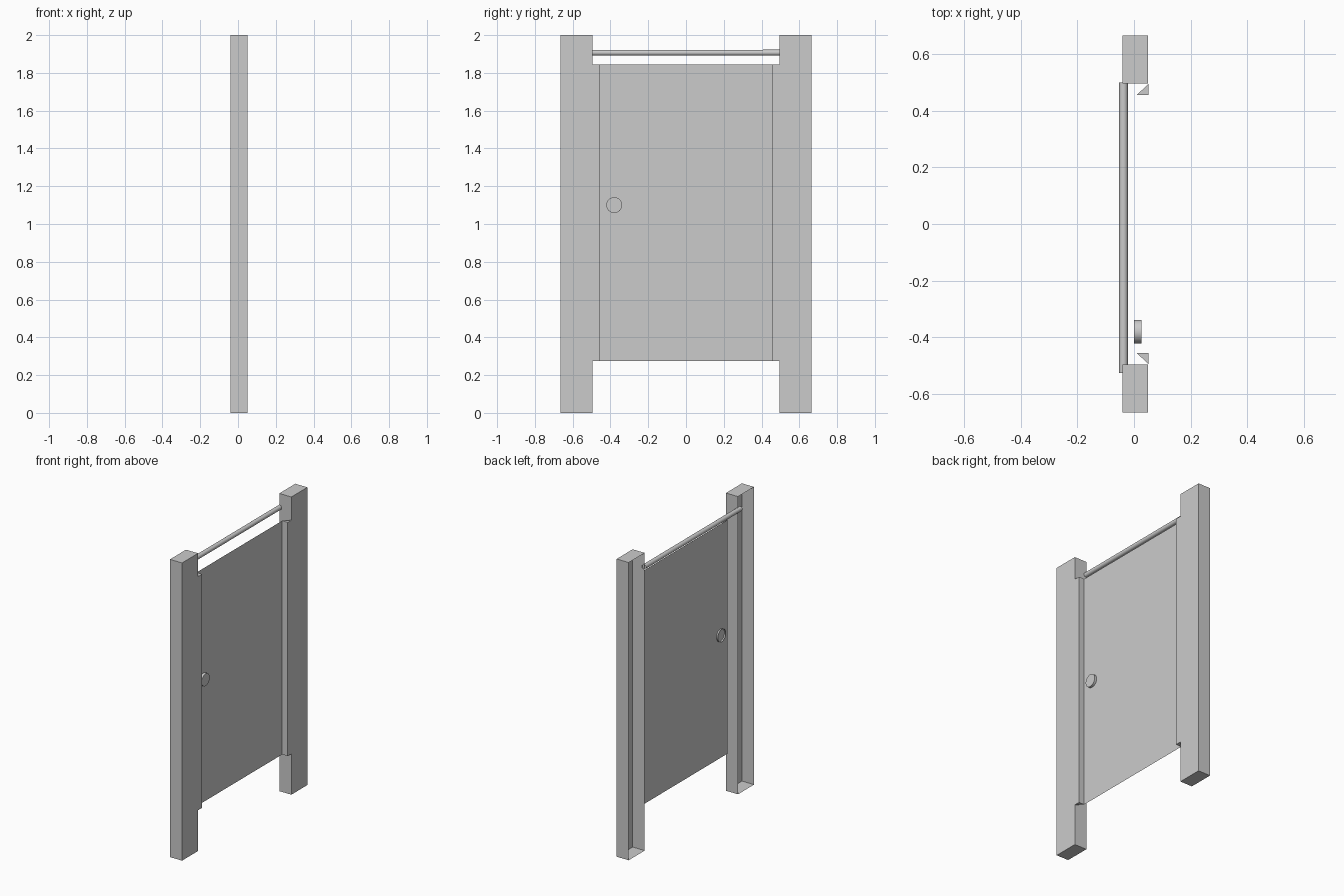
import bpy, bmesh
from math import pi
from mathutils import Matrix, Vector

if "Cube" in bpy.data.objects:
    bpy.data.objects.remove(bpy.data.objects["Cube"])


def finish(name, bm, smooth=False):
    me = bpy.data.meshes.new(name)
    bm.to_mesh(me)
    bm.free()
    ob = bpy.data.objects.new(name, me)
    bpy.context.collection.objects.link(ob)
    if smooth:
        bpy.context.view_layer.objects.active = ob
        ob.select_set(True)
        bpy.ops.object.shade_smooth_by_angle(angle=pi / 4)
        ob.select_set(False)
    return ob


def extrude_profile(name, pts, z0, z1):
    """Vertical prism from an (x, y) profile."""
    bm = bmesh.new()
    face = bm.faces.new([bm.verts.new((x, y, z0)) for x, y in pts])
    out = bmesh.ops.extrude_face_region(bm, geom=[face], use_keep_orig=True)
    top = [g for g in out["geom"] if isinstance(g, bmesh.types.BMVert)]
    bmesh.ops.translate(bm, verts=top, vec=(0, 0, z1 - z0))
    bmesh.ops.recalc_face_normals(bm, faces=bm.faces)
    return bm


def tube(bm, radius, length, axis, center, sides):
    """Open-ended tube along an axis."""
    rot = Vector((0, 0, 1)).rotation_difference(Vector(axis)).to_matrix().to_4x4()
    bmesh.ops.create_cone(bm, cap_ends=True, segments=sides, radius1=radius,
                          radius2=radius, depth=length,
                          matrix=Matrix.Translation(center) @ rot)


def delete_facing(bm, directions):
    bm.normal_update()
    doomed = [f for f in bm.faces
              if any(f.normal.dot(Vector(d)) > 0.999 for d in directions)]
    bmesh.ops.delete(bm, geom=doomed, context='FACES_ONLY')


DOOR_BOTTOM, DOOR_TOP = 0.275, 1.845

for side, s in (("left", -1), ("right", 1)):
    # Hollow post, open at the back
    bm = extrude_profile("post", [(-0.04, s * 0.495), (0.05, s * 0.495),
                                  (0.05, s * 0.665), (-0.04, s * 0.665)], 0, 2)
    delete_facing(bm, [(-1, 0, 0)])
    finish(side + "_post", bm)

    # Triangular door stop between post and panel
    bm = extrude_profile("stop", [(0.051, s * 0.495), (0.051, s * 0.455),
                                  (0.01, s * 0.455)], DOOR_BOTTOM, DOOR_TOP)
    finish(side + "_door_stop", bm)

# Thin single-sheet door panel
bm = bmesh.new()
bm.faces.new([bm.verts.new((0.01, y, z)) for y, z in (
    (-0.455, DOOR_BOTTOM), (0.455, DOOR_BOTTOM), (0.455, DOOR_TOP), (-0.455, DOOR_TOP))])
finish("door_panel", bm)

# Round latch, open at the back
bm = bmesh.new()
tube(bm, 0.042, 0.026, (1, 0, 0), (0.013, -0.38, 1.1), 32)
delete_facing(bm, [(-1, 0, 0)])
finish("door_latch", bm, True)

# Open-ended top rail
bm = bmesh.new()
tube(bm, 0.0155, 1.025, (0, 1, 0), (-0.037, -0.0125, 1.907), 24)
delete_facing(bm, [(0, 1, 0), (0, -1, 0)])
finish("top_rail", bm, True)
